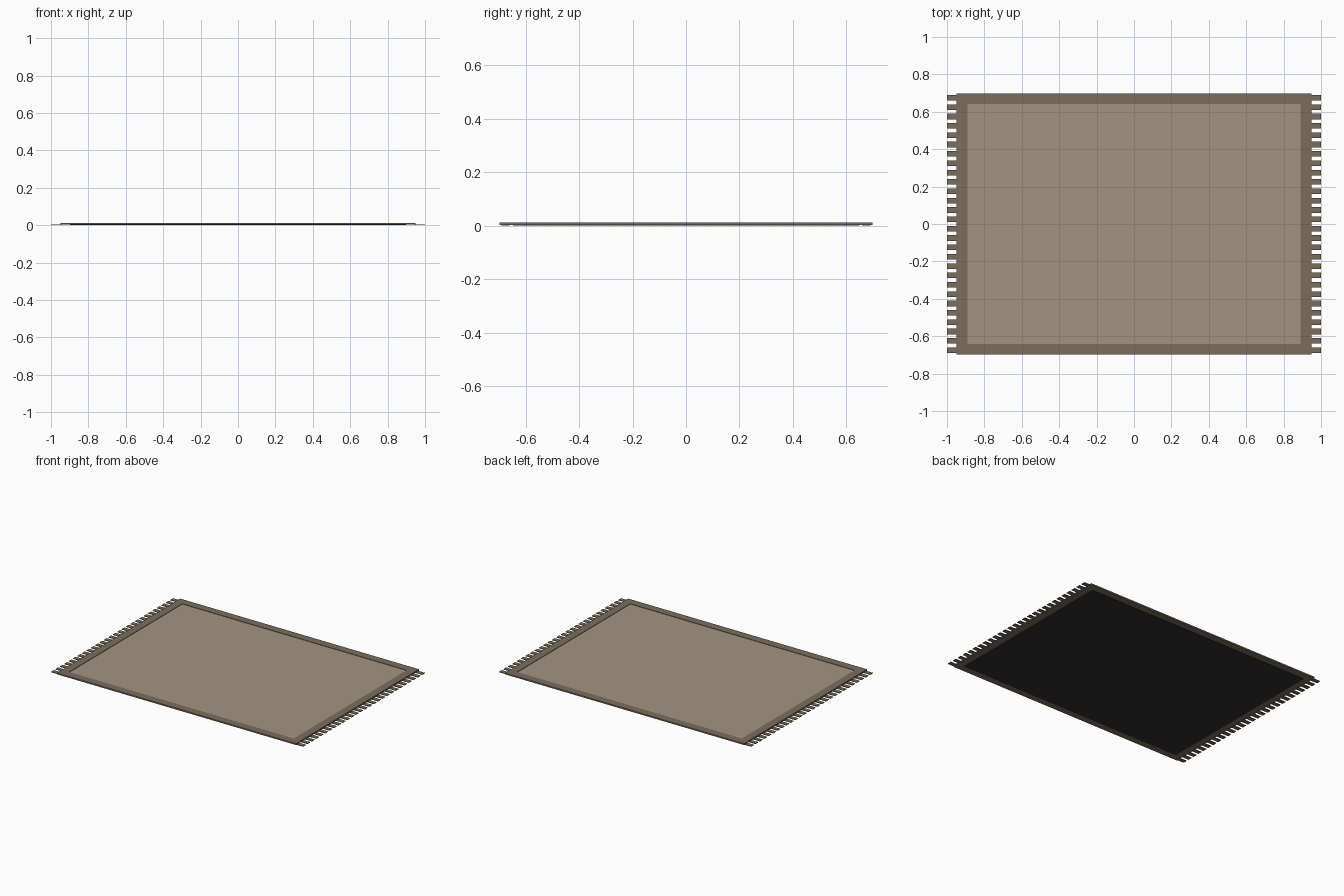
import bpy, bmesh

if "Cube" in bpy.data.objects:
    bpy.data.objects.remove(bpy.data.objects["Cube"])

HX, HY = 0.948, 0.698      # woven body half size
BORDER = 0.057
TOP = 0.013


def material(name, rgb):
    m = bpy.data.materials.new(name)
    m.diffuse_color = (*rgb, 1)
    m.use_nodes = True
    m.node_tree.nodes["Principled BSDF"].inputs["Base Color"].default_value = m.diffuse_color
    return m


brown = material("brown_wool", (0.20, 0.155, 0.11))
tan = material("tan_wool", (0.36, 0.295, 0.225))
dark = material("dark_backing", (0.03, 0.03, 0.028))


def add_box(bm, x0, x1, y0, y1, z0, z1):
    geo = bmesh.ops.create_cube(bm, size=1)["verts"]
    for v in geo:
        v.co = (x1 if v.co.x > 0 else x0,
                y1 if v.co.y > 0 else y0,
                z1 if v.co.z > 0 else z0)


def finish(bm, name, mat):
    me = bpy.data.meshes.new(name)
    bm.to_mesh(me)
    bm.free()
    ob = bpy.data.objects.new(name, me)
    me.materials.append(mat)
    bpy.context.collection.objects.link(ob)
    return ob


def box(name, hx, hy, z0, z1, mat):
    bm = bmesh.new()
    add_box(bm, -hx, hx, -hy, hy, z0, z1)
    return finish(bm, name, mat)


# Anti-slip backing and sunken centre field
ix, iy = HX - BORDER, HY - BORDER
box("backing", ix + 0.006, iy + 0.006, 0, 0.003, dark)
box("field", ix, iy, 0.003, 0.010, tan)

# Border frame: rectangular ring, inset from a slab's top and bottom
bm = bmesh.new()
rings = []
for hx, hy in ((HX, HY), (ix, iy)):
    for z in (0.003, TOP):
        rings.append([bm.verts.new((sx * hx, sy * hy, z))
                      for sx, sy in ((-1, -1), (1, -1), (1, 1), (-1, 1))])
ob, ot, ib, it = rings
for a, b in ((ob, ot), (ot, it), (it, ib), (ib, ob)):
    for i in range(4):
        j = (i + 1) % 4
        bm.faces.new((a[i], a[j], b[j], b[i]))
bmesh.ops.recalc_face_normals(bm, faces=bm.faces)
finish(bm, "border", brown)

# Fringe tassels along both short ends
for name, s in (("left_fringe", -1), ("right_fringe", 1)):
    bm = bmesh.new()
    x0, x1 = sorted((s * (HX - 0.005), s * 1.0))
    for i in range(28):
        y = -0.675 + 0.05 * i
        add_box(bm, x0, x1, y - 0.015, y + 0.015, 0.001, 0.005)
    finish(bm, name, brown)
